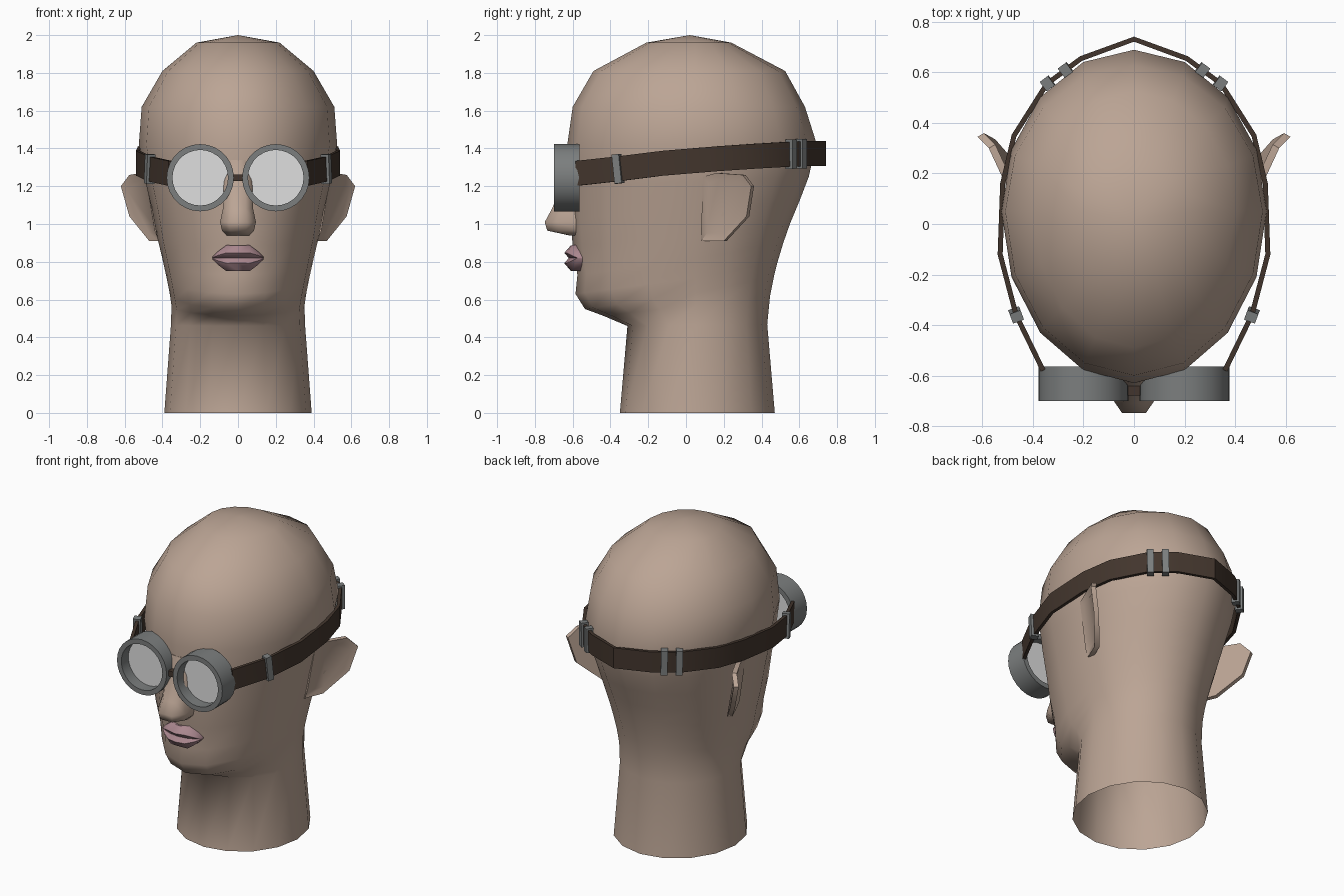
import bpy, bmesh, math
from mathutils import Vector

if "Cube" in bpy.data.objects:
    bpy.data.objects.remove(bpy.data.objects["Cube"])


def material(name, r, g, b):
    m = bpy.data.materials.new(name)
    m.diffuse_color = (r, g, b, 1)
    m.use_nodes = True
    m.node_tree.nodes["Principled BSDF"].inputs["Base Color"].default_value = m.diffuse_color
    return m


SKIN = material("skin", .50, .375, .30)
LIP = material("lip_pink", .40, .24, .27)
METAL = material("grey_metal", .20, .21, .21)
LEATHER = material("brown_leather", .055, .036, .026)
GLASS = material("pale_glass", .74, .74, .74)


def finish(name, bm, mat, angle=40):
    bmesh.ops.recalc_face_normals(bm, faces=bm.faces)
    me = bpy.data.meshes.new(name)
    bm.to_mesh(me)
    bm.free()
    me.materials.append(mat)
    ob = bpy.data.objects.new(name, me)
    bpy.context.collection.objects.link(ob)
    bpy.ops.object.select_all(action='DESELECT')
    ob.select_set(True)
    bpy.context.view_layer.objects.active = ob
    bpy.ops.object.shade_smooth_by_angle(angle=math.radians(angle))
    return ob


def loft(name, rings, mat, angle=40, caps=True, tip=None, loop=False):
    """Skin a list of closed cross-sections."""
    bm = bmesh.new()
    vs = [[bm.verts.new(p) for p in r] for r in rings]
    n = len(vs[0])
    pairs = list(zip(vs, vs[1:])) + ([(vs[-1], vs[0])] if loop else [])
    for a, b in pairs:
        for i in range(n):
            j = (i + 1) % n
            bm.faces.new((a[i], a[j], b[j], b[i]))
    if tip:
        t = bm.verts.new(tip)
        for i in range(n):
            bm.faces.new((vs[-1][i], vs[-1][(i + 1) % n], t))
    elif caps and not loop:
        bm.faces.new(vs[0])
        bm.faces.new(vs[-1])
    return finish(name, bm, mat, angle)


# Head and neck: front z, front y, back z, back y, half width
HEAD = [(0, -.35, 0, .47, .39), (.46, -.31, .47, .43, .355),
        (.515, -.44, .62, .445, .352), (.55, -.535, .72, .465, .362),
        (.63, -.585, .80, .485, .378), (.73, -.575, .90, .515, .40),
        (.88, -.60, 1.0, .55, .43), (1.03, -.61, 1.12, .60, .455),
        (1.2, -.62, 1.25, .65, .49), (1.41, -.63, 1.43, .69, .525),
        (1.62, -.60, 1.62, .63, .51), (1.81, -.49, 1.81, .525, .40),
        (1.96, -.21, 1.96, .24, .22)]
rings = []
for zf, yf, zb, yb, w in HEAD:
    ring = []
    for i in range(16):
        a = 2 * math.pi * i / 16
        c = math.cos(a)
        y = .05 - c * ((.05 - yf) if c > 0 else (yb - .05))
        ring.append((w * math.sin(a), y, zb + (zf - zb) * (1 + c) / 2))
    rings.append(ring)
loft("head", rings, SKIN, 75, tip=(0, .02, 2.0))

# Nose: z, half width, ridge y
rings = []
for z, w, y in [(1.34, .04, -.625), (1.22, .075, -.65), (1.08, .08, -.71),
                (1.01, .095, -.748), (.965, .085, -.735), (.94, .06, -.62)]:
    rings.append([(-w, -.56, z), (-w, (y - .61) / 2, z), (-.5 * w, y, z),
                  (.5 * w, y, z), (w, (y - .61) / 2, z), (w, -.56, z)])
loft("nose", rings, SKIN, 60)

# Lips: sections swept across the mouth
for name, dz in (("upper_lip", .068), ("lower_lip", -.07)):
    rings = []
    for t, h in [(-1, .08), (-.8, .5), (-.45, 1), (0, .97), (.45, 1), (.8, .5), (1, .08)]:
        k = 1 - t * t
        x, z = .135 * t, .82
        rings.append([(x, -.575 - .045 * k, z), (x, -.58 - .065 * k, z + .4 * dz * h),
                      (x, -.575 - .035 * k, z + dz * h), (x, -.545, z + dz * h),
                      (x, -.545, z)])
    loft(name, rings, LIP, 50)

# Ears: outer rim, dished inner face, offset back
EAR = [(.49, .09, 1.25), (.51, .16, 1.27), (.575, .30, 1.26), (.62, .345, 1.20),
       (.575, .32, 1.04), (.47, .20, .91), (.42, .08, .91), (.44, .08, .96)]
pts = [Vector(p) for p in EAR]
mid = sum(pts, Vector()) / len(pts)
out = Vector((.86, -.5, 0))
for side, s in (("left", 1), ("right", -1)):
    dish = [p.lerp(mid, .22) - out * .012 for p in pts]
    back = [p - out * .03 for p in pts]
    rings = [[(s * p.x, p.y, p.z) for p in r] for r in (dish, pts, back)]
    loft("ear_" + side, rings, SKIN, 40)

# Goggles: open metal cups with recessed lenses
ZC = 1.245
for side, s in (("left", 1), ("right", -1)):
    def circle(r, y):
        return [(s * .2 + r * math.cos(2 * math.pi * i / 28), y,
                 ZC + r * math.sin(2 * math.pi * i / 28)) for i in range(28)]
    loft("goggle_cup_" + side,
         [circle(.178, -.70), circle(.178, -.565), circle(.147, -.565), circle(.147, -.70)],
         METAL, 40, loop=True)
    loft("lens_" + side, [circle(.15, -.628), circle(.15, -.618)], GLASS, 40)


def box(name, centre, along, up, size, mat):
    """Box with given length direction and up direction."""
    n = along.cross(up).normalized()
    l, t, h = size
    rings = []
    for e in (-.5, .5):
        c = centre + along * l * e
        rings.append([c + n * t * a + up * h * b
                      for a, b in ((-.5, -.5), (.5, -.5), (.5, .5), (-.5, .5))])
    loft(name, rings, mat, 30)


UP = Vector((0, 0, 1))
box("nose_bridge", Vector((0, -.65, ZC)), Vector((1, 0, 0)), UP, (.08, .06, .035), LEATHER)

# Strap: centre line of one side, mirrored round the back of the head
SIDE = [(.36, -.58, 1.268), (.467, -.36, 1.292), (.53, -.12, 1.322), (.52, .16, 1.345),
        (.475, .35, 1.358), (.345, .555, 1.370), (.21, .655, 1.374)]
half = [Vector(p) for p in SIDE]
path = half + [Vector((0, .732, 1.374))] + [Vector((-p.x, p.y, p.z)) for p in reversed(half)]
rings = []
for i, p in enumerate(path):
    d = path[min(i + 1, len(path) - 1)] - path[max(i - 1, 0)]
    n = Vector((d.y, -d.x, 0)).normalized() * .010
    h = UP * .066
    rings.append([p + n - h, p + n + h, p - n + h, p - n - h])
loft("strap", rings, LEATHER, 30)

# Strap buckles: segment index and position along it
for i, (k, f) in enumerate([(1, 0), (5, 0.02), (5, .55)]):
    c = half[k].lerp(half[k + 1], f)
    d = (half[k + 1] - half[k - 1 if f == 0 else k]).normalized()
    for side, s in (("left", 1), ("right", -1)):
        along = Vector((s * d.x, d.y, d.z))
        up = (UP - along * along.z).normalized()
        box(f"buckle_{side}_{i + 1}", Vector((s * c.x, c.y, c.z)), along, up,
            (.04, .046, .155), METAL)
